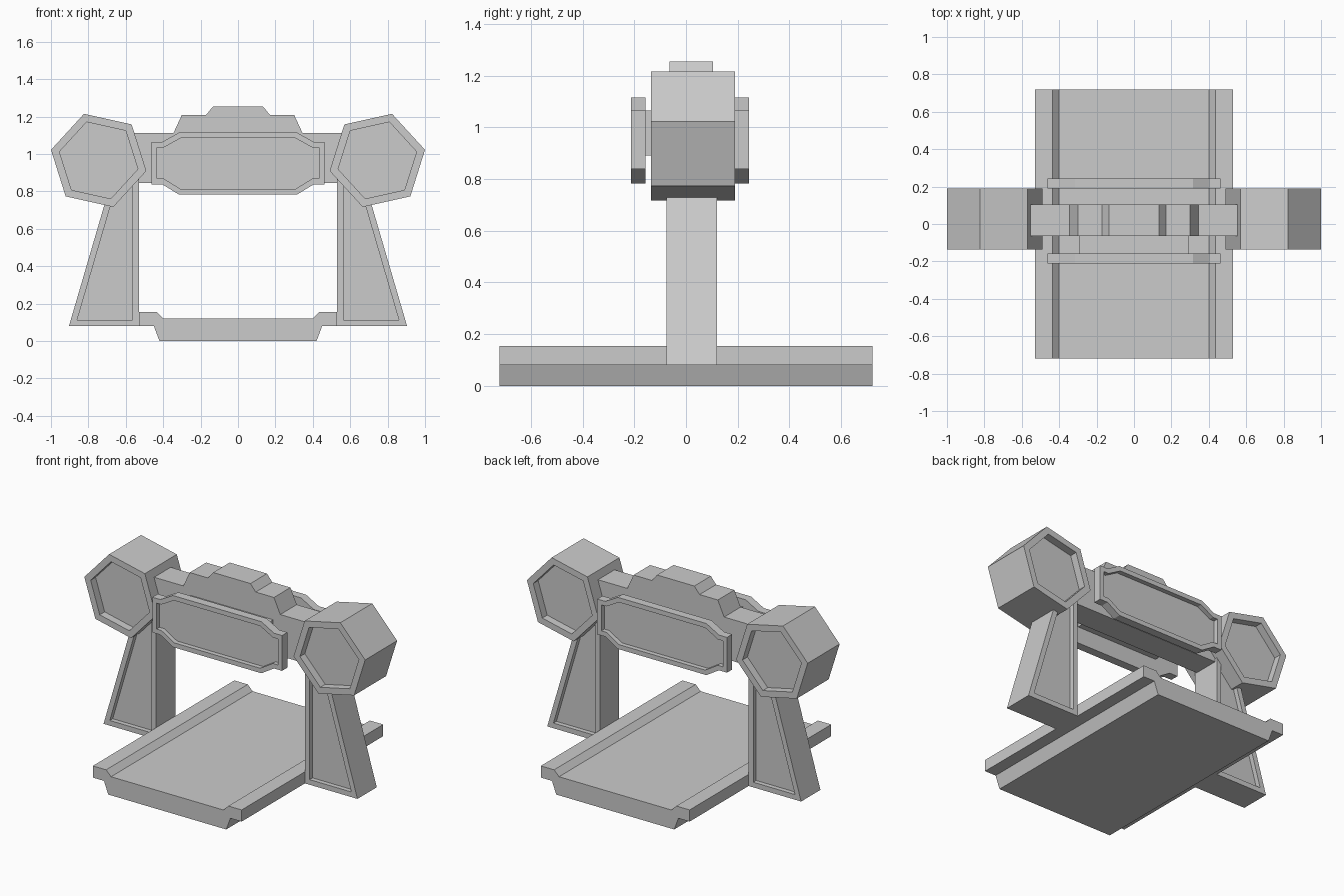
import bpy, bmesh
from math import cos, sin, radians
from mathutils import Vector

if "Cube" in bpy.data.objects:
    bpy.data.objects.remove(bpy.data.objects["Cube"])


def prism(name, profile, y0, y1, rim=0, depth=0, recess=(-1, 1)):
    """Extrude an x/z profile from y0 to y1; sink a rimmed panel into chosen ends."""
    bm = bmesh.new()
    face = bm.faces.new([bm.verts.new((x, y0, z)) for x, z in profile])
    ext = bmesh.ops.extrude_face_region(bm, geom=[face], use_keep_orig=True)
    moved = [v for v in ext["geom"] if isinstance(v, bmesh.types.BMVert)]
    bmesh.ops.translate(bm, verts=moved, vec=(0, y1 - y0, 0))
    bmesh.ops.recalc_face_normals(bm, faces=bm.faces[:])
    bm.normal_update()
    if rim:
        caps = [f for f in bm.faces
                if abs(f.normal.y) > 0.9 and round(f.normal.y) in recess]
        for cap in caps:
            way = -round(cap.normal.y)
            bmesh.ops.inset_region(bm, faces=[cap], thickness=rim, use_even_offset=True)
            floor = bmesh.ops.extrude_discrete_faces(bm, faces=[cap])["faces"][0]
            bmesh.ops.translate(bm, verts=floor.verts[:], vec=Vector((0, way * depth, 0)))
    mesh = bpy.data.meshes.new(name)
    bm.to_mesh(mesh)
    bm.free()
    obj = bpy.data.objects.new(name, mesh)
    bpy.context.collection.objects.link(obj)
    return obj


def mirrored(half):
    """Complete a right-hand half profile across x = 0."""
    return half + [(-x, z) for x, z in reversed(half)]


# Floor slab with raised side lips
prism("floor_slab", mirrored([(0.42, 0), (0.45, 0.08), (0.53, 0.08), (0.53, 0.155),
                              (0.435, 0.155), (0.40, 0.12)]), -0.72, 0.72)

# Stepped cross beam
prism("cross_beam", mirrored([(0.553, 0.845), (0.553, 1.112), (0.345, 1.112), (0.30, 1.21),
                              (0.17, 1.21), (0.133, 1.255)]), -0.063, 0.105)

# Tapered legs and hexagonal end blocks
for side, label in ((-1, "left"), (1, "right")):
    leg = [(0.904, 0.08), (0.53, 0.08), (0.53, 0.88), (0.67, 0.88)]
    prism(label + "_leg", [(side * x, z) for x, z in leg], -0.076, 0.12, 0.033, 0.03)

    angles = [radians(-12.5 + 60 * i) for i in range(6)]
    hexagon = [(-side * (-0.745 + 0.261 * cos(a)), 0.966 + 0.261 * sin(a)) for a in angles]
    prism(label + "_hex_block", hexagon, -0.135, 0.19, 0.04, 0.05)

# Framed sign panels, front and back
sign = mirrored([(0.315, 0.783), (0.405, 0.838), (0.462, 0.838), (0.462, 1.065),
                 (0.405, 1.065), (0.315, 1.115)])
prism("front_sign", sign, -0.212, -0.157, 0.03, 0.03, recess=(-1,))
prism("back_sign", sign, 0.19, 0.243, 0.03, 0.03, recess=(1,))

# Mount joining the front sign to the beam
prism("sign_mount", mirrored([(0.295, 0.89), (0.295, 1.065)]), -0.16, -0.06)
